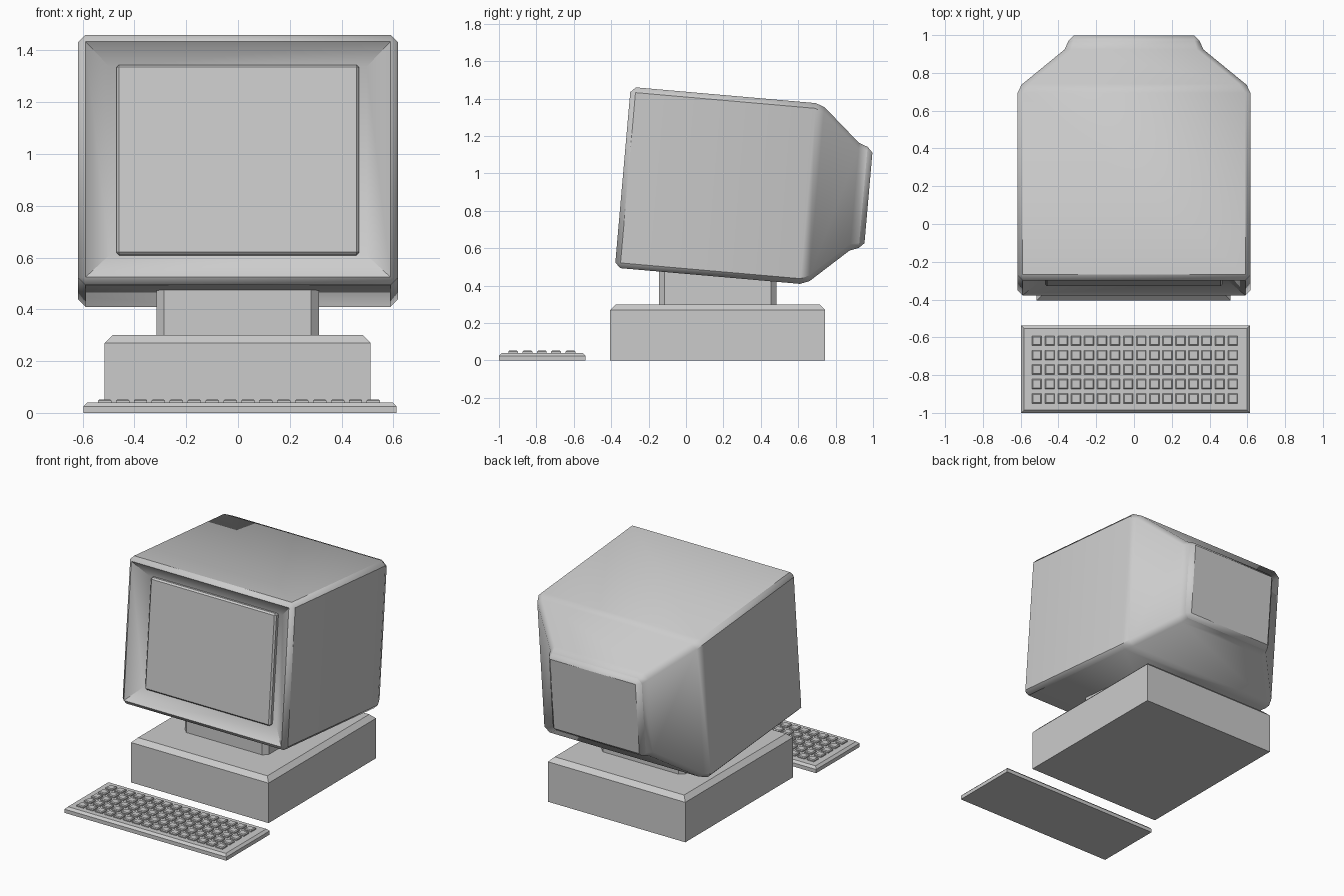
import bpy, bmesh, math
from mathutils import Matrix, Vector

if "Cube" in bpy.data.objects:
    bpy.data.objects.remove(bpy.data.objects["Cube"])


def add_box(bm, lo, hi, bevel=0, pick=None):
    """Box between two corners; chamfers the edges chosen by pick(edge)."""
    lo, hi = Vector(lo), Vector(hi)
    m = Matrix.Translation((lo + hi) / 2) @ Matrix.Diagonal((*(hi - lo), 1))
    verts = bmesh.ops.create_cube(bm, size=1, matrix=m)['verts']
    edges = {e for v in verts for e in v.link_edges}
    if bevel:
        bmesh.ops.bevel(bm, geom=[e for e in edges if pick is None or pick(e, hi.z)],
                        offset=bevel, segments=1, profile=0.5, affect='EDGES')


def top_edges(e, top):
    return all(abs(v.co.z - top) < 1e-5 for v in e.verts)


def upright_edges(e, top):
    return abs(e.verts[0].co.z - e.verts[1].co.z) > 1e-4


def finish(bm, name, matrix=None):
    bmesh.ops.recalc_face_normals(bm, faces=bm.faces[:])
    me = bpy.data.meshes.new(name)
    bm.to_mesh(me)
    bm.free()
    ob = bpy.data.objects.new(name, me)
    bpy.context.collection.objects.link(ob)
    if matrix is not None:
        ob.matrix_world = matrix
    return ob


def box(name, lo, hi, bevel=0, pick=None, matrix=None):
    bm = bmesh.new()
    add_box(bm, lo, hi, bevel, pick)
    return finish(bm, name, matrix)


# Base unit and neck
box("base_unit", (-0.515, -0.405, 0), (0.512, 0.743, 0.30), 0.03, top_edges)
box("monitor_neck", (-0.315, -0.145, 0.29), (0.312, 0.485, 0.50), 0.03, upright_edges)

# Monitor casing: rectangles lofted front to back (depth, half width, bottom, top)
tilt = Matrix.Rotation(math.radians(-5), 4, 'X')
sections = [(-0.422, 0.617, 0.461, 1.431), (0.60, 0.617, 0.461, 1.431),
            (0.84, 0.347, 0.68, 1.222), (0.896, 0.347, 0.68, 1.222)]
bm = bmesh.new()
rings = [[bm.verts.new((x, y, z)) for x, z in ((-w, b), (w, b), (w, t), (-w, t))]
         for y, w, b, t in sections]
for a, b in zip(rings, rings[1:]):
    for i in range(4):
        j = (i + 1) % 4
        bm.faces.new((a[i], a[j], b[j], b[i]))
bm.faces.new(rings[0])
bm.faces.new(rings[-1])
bmesh.ops.recalc_face_normals(bm, faces=bm.faces[:])
bmesh.ops.bevel(bm, geom=bm.edges[:], offset=0.03, segments=1, profile=0.5,
                affect='EDGES', clamp_overlap=True)
bm.normal_update()

# Sloping recess around the screen
front = min(bm.faces, key=lambda f: f.calc_center_median().y)
bmesh.ops.inset_region(bm, faces=[front], thickness=0.13, depth=-0.07)
casing = finish(bm, "monitor_casing", tilt)
bpy.context.view_layer.objects.active = casing
casing.select_set(True)
bpy.ops.object.shade_smooth_by_angle(angle=math.radians(42))

# Screen plate
box("screen", (-0.47, -0.382, 0.58), (0.468, -0.335, 1.317), 0.01, None, tilt)

# Keyboard body and keys
box("keyboard", (-0.597, -1.0, 0), (0.613, -0.537, 0.04), 0.015, top_edges)
bm = bmesh.new()
for row in range(5):
    for col in range(16):
        x, y = -0.515 + col * 0.0692, -0.924 + row * 0.0765
        add_box(bm, (x - 0.026, y - 0.026, 0.035), (x + 0.026, y + 0.026, 0.052),
                0.005, top_edges)
finish(bm, "keys")
